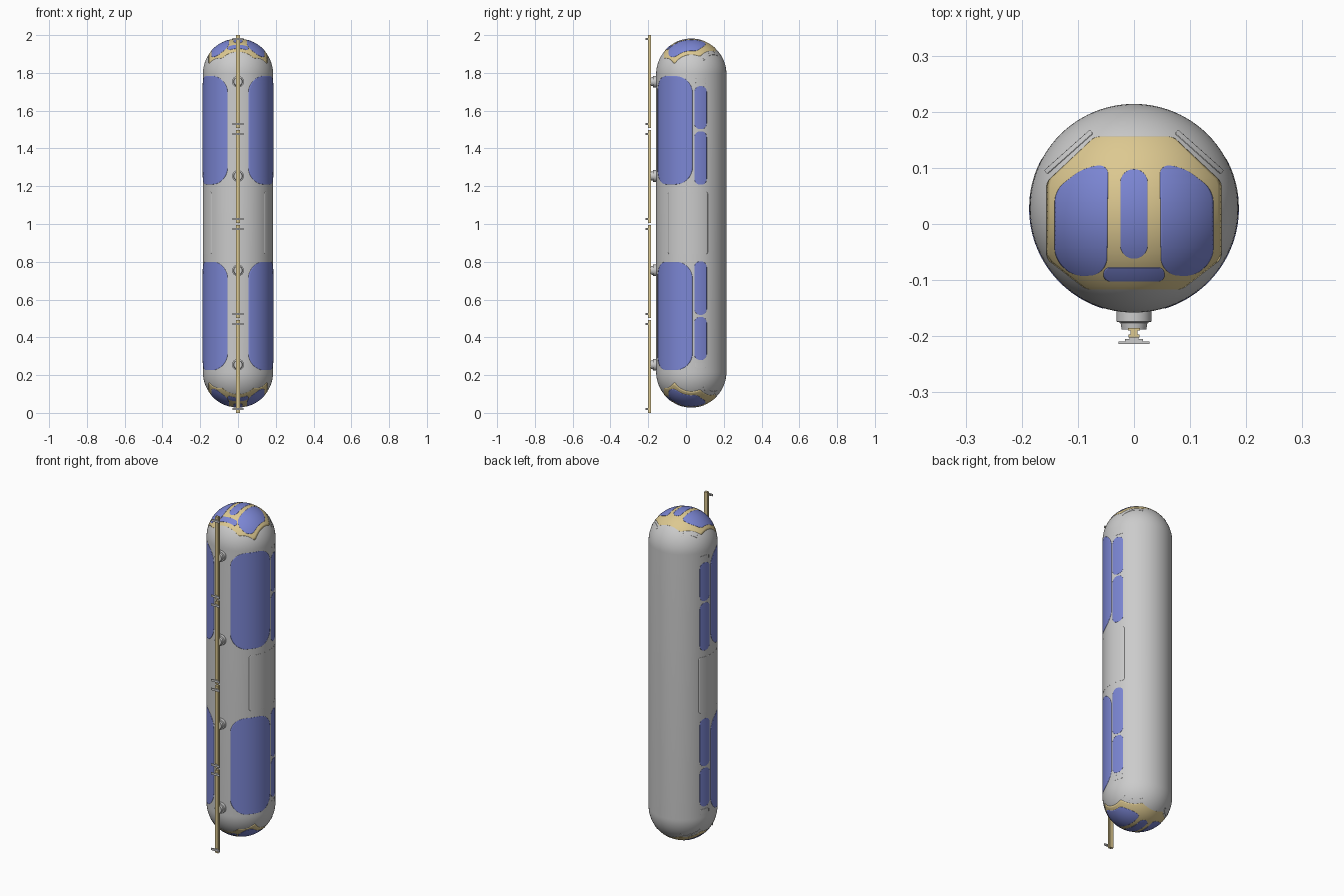
import bpy, bmesh, math
from mathutils import Vector

if "Cube" in bpy.data.objects:
    bpy.data.objects.remove(bpy.data.objects["Cube"])

R, CY, MID, HALF = 0.186, 0.028, 1.005, 0.789   # radius, axis y, mid height, half of straight wall


def material(name, rgb):
    m = bpy.data.materials.new(name)
    m.diffuse_color = (*rgb, 1)
    m.use_nodes = True
    m.node_tree.nodes["Principled BSDF"].inputs["Base Color"].default_value = m.diffuse_color
    return m


glass = material("blue_glass", (0.20, 0.24, 0.66))
tan = material("tan_trim", (0.72, 0.58, 0.28))


def finish(name, bm, mat=None, angle=35):
    me = bpy.data.meshes.new(name)
    bm.to_mesh(me)
    bm.free()
    ob = bpy.data.objects.new(name, me)
    bpy.context.collection.objects.link(ob)
    if mat:
        me.materials.append(mat)
    bpy.ops.object.select_all(action='DESELECT')
    ob.select_set(True)
    bpy.context.view_layer.objects.active = ob
    bpy.ops.object.shade_smooth_by_angle(angle=math.radians(angle))
    return ob


def rounded(points, radii):
    """Round each corner of a convex polygon."""
    if not isinstance(radii, (list, tuple)):
        radii = [radii] * len(points)
    out, n = [], len(points)
    for i, r in enumerate(radii):
        p = Vector(points[i])
        if r == 0:
            out.append(p)
            continue
        a = p + (Vector(points[i - 1]) - p).normalized() * r
        b = p + (Vector(points[(i + 1) % n]) - p).normalized() * r
        for k in range(9):
            t = k / 8
            w = 0.828 * t * (1 - t) * 1.707 / 1.0
            d = (1 - t) ** 2 + w + t * t          # rational curve, close to a true arc
            out.append((a * (1 - t) ** 2 + p * w + b * t * t) / d)
    return out


def rect(u0, u1, v0, v1, r):
    return rounded([(u0, v0), (u1, v0), (u1, v1), (u0, v1)], r)


def on_wall(u, v, off):
    """u = arc length from the front, v = height above the middle."""
    a = u / R
    return ((R + off) * math.sin(a), CY - (R + off) * math.cos(a), v)


def on_dome(x, y, off):
    """Plan position lifted onto the upper dome."""
    z = math.sqrt(max(R * R - x * x - (y - CY) ** 2, 0))
    p = Vector((x, y - CY, z)) * ((R + off) / R)
    return (p.x, p.y + CY, p.z + HALF)


def panel(name, outline, mapping, off, mat=None, both_sides=True, both_ends=True, cols=30):
    """Curved panel that follows the shell, mirrored to the other sides."""
    n = len(outline)
    vs = [p[1] for p in outline]
    lo, hi = min(vs), max(vs)
    rows = sorted({round(v, 5) for v in vs} | {round(lo + (hi - lo) * i / 24, 5) for i in range(1, 24)})
    bm, grid = bmesh.new(), []
    for v in rows:
        hits = []
        for i in range(n):
            (ax, ay), (bx, by) = outline[i], outline[(i + 1) % n]
            if abs(ay - v) < 1e-5:
                hits.append(ax)
            if (ay - v) * (by - v) < 0:
                hits.append(ax + (bx - ax) * (v - ay) / (by - ay))
        a, b = min(hits), max(hits)
        grid.append([bm.verts.new(mapping(a + (b - a) * j / cols, v, off)) for j in range(cols + 1)])
    for r0, r1 in zip(grid, grid[1:]):
        for j in range(cols):
            bm.faces.new((r0[j], r0[j + 1], r1[j + 1], r1[j]))
    bmesh.ops.remove_doubles(bm, verts=bm.verts, dist=1e-6)
    ob = finish(name, bm, mat)
    ob.location.z = MID
    s = ob.modifiers.new("thickness", 'SOLIDIFY')
    s.thickness, s.offset = 0.003, -1
    if both_sides or both_ends:
        m = ob.modifiers.new("mirror", 'MIRROR')
        m.use_axis = (both_sides, False, both_ends)
        m.use_mirror_merge = False
    return ob


# capsule shell
bm = bmesh.new()
prof = [(R * math.sin(math.radians(3.75 * i)), -HALF - R * math.cos(math.radians(3.75 * i))) for i in range(25)]
prof += [(x, -z) for x, z in reversed(prof)]
verts = [bm.verts.new((x, 0, z)) for x, z in prof]
edges = [bm.edges.new(e) for e in zip(verts, verts[1:])]
bmesh.ops.spin(bm, geom=verts + edges, cent=(0, 0, 0), axis=(0, 0, 1), angle=math.tau, steps=96)
bmesh.ops.remove_doubles(bm, verts=bm.verts, dist=1e-5)
bmesh.ops.recalc_face_normals(bm, faces=bm.faces)
shell = finish("capsule_shell", bm)
shell.location = (0, CY, MID)


def arc(deg):
    return R * math.radians(deg)


# wall windows, vents and doors
panel("large_window", rect(arc(17), arc(92), 0.205, 0.778, 0.09), on_wall, 0.001, glass)
panel("inner_side_window", rect(arc(95), arc(116), 0.203, 0.486, 0.031), on_wall, 0.001, glass)
panel("outer_side_window", rect(arc(95), arc(116), 0.497, 0.725, 0.031), on_wall, 0.001, glass)
panel("side_vent", rect(arc(97), arc(115), 0.74, 0.768, 0.006), on_wall, 0.001)
panel("side_door", rect(arc(48.6), arc(118), -0.165, 0.165, 0.012), on_wall, 0.0006, both_ends=False)

# dome trim and windows
octagon = rounded([(-0.085, -0.116), (0.085, -0.116), (0.155, -0.062), (0.155, 0.075),
                   (0.07, 0.155), (-0.07, 0.155), (-0.155, 0.075), (-0.155, -0.062)], 0.008)
panel("dome_trim", octagon, on_dome, 0.0008, tan, both_sides=False, cols=50)
panel("dome_side_window", rounded([(0.048, -0.09), (0.108, -0.092), (0.14, -0.062), (0.14, 0.06),
                                   (0.085, 0.103), (0.046, 0.104)], [0.03, 0.018, 0.018, 0.02, 0.025, 0.015]),
      on_dome, 0.0018, glass)
panel("dome_centre_window", rect(-0.024, 0.024, -0.061, 0.097, 0.0235), on_dome, 0.0018, glass, both_sides=False)
panel("dome_front_window", rect(-0.054, 0.054, -0.101, -0.077, 0.0115), on_dome, 0.0018, glass, both_sides=False)
panel("dome_grab_bar", rounded([(0.073, 0.161), (0.154, 0.089), (0.159, 0.095), (0.078, 0.167)], 0.002),
      on_dome, 0.0015)


def box(bm, x, y0, y1, z0, z1):
    vs = bmesh.ops.create_cube(bm, size=1)["verts"]
    for v in vs:
        v.co = (v.co.x * 2 * x, y0 + (v.co.y + 0.5) * (y1 - y0), z0 + (v.co.z + 0.5) * (z1 - z0))


def turned(name, prof, z):
    """Round part on the front-back axis; prof holds (radius, y)."""
    bm = bmesh.new()
    rings = [[bm.verts.new((r * math.cos(math.tau * i / 40), y, z + r * math.sin(math.tau * i / 40)))
              for i in range(40)] for r, y in prof]
    for a, b in zip(rings, rings[1:]):
        for i in range(40):
            bm.faces.new((a[i], a[(i + 1) % 40], b[(i + 1) % 40], b[i]))
    bm.faces.new(rings[0])
    bm.faces.new(rings[-1])
    bmesh.ops.recalc_face_normals(bm, faces=bm.faces)
    return finish(name, bm)


# front rail in four lengths, each with a mount and two end stops
LEN, STEP = 0.492, 2 - 0.492
for k in range(4):
    z0 = STEP * k / 3
    z1 = z0 + LEN
    bm = bmesh.new()
    box(bm, 0.006, -0.199, -0.188, z0, z1)
    box(bm, 0.011, -0.190, -0.185, z0, z1)
    box(bm, 0.010, -0.202, -0.197, z0, z1)
    finish(f"rail_{k + 1}", bm, tan)

    bm = bmesh.new()
    for z in (z0 + 0.021, z1 - 0.021):
        box(bm, 0.008, -0.206, -0.199, z - 0.005, z + 0.005)
        box(bm, 0.016, -0.209, -0.205, z - 0.005, z + 0.005)
        box(bm, 0.028, -0.214, -0.209, z - 0.006, z + 0.006)
    finish(f"rail_stops_{k + 1}", bm)

    turned(f"rail_mount_{k + 1}", [(0.031, -0.145), (0.031, -0.174), (0.024, -0.176), (0.022, -0.188)],
           0.255 + 0.4995 * k)
